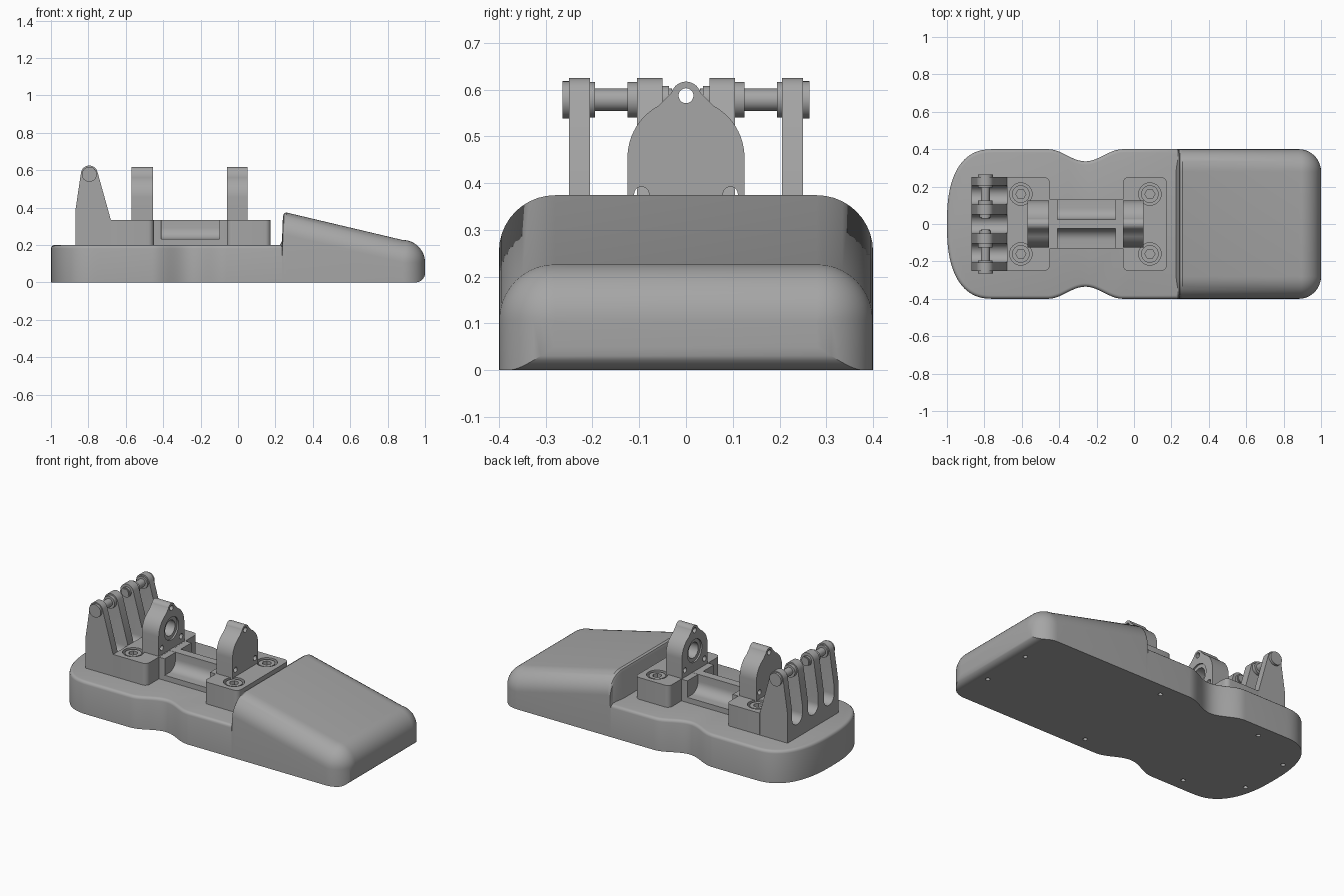
import bpy, bmesh
from math import sin, cos, pi, radians, sqrt

if "Cube" in bpy.data.objects:
    bpy.data.objects.remove(bpy.data.objects["Cube"])

GREY = (0.38, 0.38, 0.38, 1)
grey = bpy.data.materials.new("satin grey")
grey.use_nodes = True
grey.diffuse_color = GREY
grey.node_tree.nodes["Principled BSDF"].inputs["Base Color"].default_value = GREY


def to_object(name, bm):
    bmesh.ops.recalc_face_normals(bm, faces=bm.faces)
    mesh = bpy.data.meshes.new(name)
    bm.to_mesh(mesh)
    bm.free()
    mesh.materials.append(grey)
    obj = bpy.data.objects.new(name, mesh)
    bpy.context.collection.objects.link(obj)
    return obj


def arc(cx, cy, r, start, end, n=12):
    angles = [radians(start + (end - start) * i / n) for i in range(n + 1)]
    return [(cx + r * cos(a), cy + r * sin(a)) for a in angles]


def loft(name, rings):
    bm = bmesh.new()
    loops = [[bm.verts.new(p) for p in ring] for ring in rings]
    for a, b in zip(loops, loops[1:]):
        for i in range(len(a)):
            j = (i + 1) % len(a)
            bm.faces.new((a[i], a[j], b[j], b[i]))
    bm.faces.new(loops[0])
    bm.faces.new(loops[-1])
    return to_object(name, bm)


def prism(name, axis, profile, lo, hi):
    """Extrude a 2D profile along one axis."""
    place = {"x": lambda u, v, d: (d, u, v),
             "y": lambda u, v, d: (u, d, v),
             "z": lambda u, v, d: (u, v, d)}[axis]
    return loft(name, [[place(u, v, d) for u, v in profile] for d in (lo, hi)])


def disc(name, axis, u, v, r, lo, hi, sides=32):
    return prism(name, axis, arc(u, v, r, 0, 360, sides)[:-1], lo, hi)


def cut(obj, cutters):
    bpy.context.view_layer.objects.active = obj
    for c in cutters:
        mod = obj.modifiers.new("cut", "BOOLEAN")
        mod.operation, mod.solver, mod.object = "DIFFERENCE", "EXACT", c
        bpy.ops.object.modifier_apply(modifier=mod.name)
        bpy.data.objects.remove(c)


def block_outline(x0, x1, y, rl, rr):
    return (arc(x1 - rr, y - rr, rr, 0, 90, 6) + arc(x0 + rl, y - rl, rl, 90, 180, 6)
            + arc(x0 + rl, rl - y, rl, 180, 270, 6) + arc(x1 - rr, rr - y, rr, 270, 360, 6))


# Base slab: squared-round end and a waist on both sides
half = [(0.3, 0.39), (0.24, 0.39), (0.235, 0.4)]
for i in range(25):
    t = -1 + i / 12
    half.append((-0.26 - 0.2 * t, 0.4 - 0.0325 * (1 + cos(pi * t))))
for i in range(25):
    a = pi / 2 * i / 24
    half.append((-0.75 - 0.25 * sin(a) ** 0.8, 0.4 * max(cos(a), 0) ** 0.8))
outline = half + [(x, -y) for x, y in reversed(half[:-1])]
slab = prism("base_slab", "z", outline, 0, 0.2)
bm = bmesh.new()
bm.from_mesh(slab.data)
rim = [e for e in bm.edges if all(v.co.z > 0.19 for v in e.verts)]
bmesh.ops.bevel(bm, geom=rim, offset=0.018, segments=3, profile=0.5, affect="EDGES")
bm.to_mesh(slab.data)
bm.free()


# Sloped hand rest, lofted from round-topped sections
def section(x, w, bottom, top, r):
    pts = [(-w, bottom), (w, bottom)]
    pts += arc(w - r, top - r, r, 0, 90, 10) + arc(r - w, top - r, r, 90, 180, 10)
    return [(x, y, z) for y, z in pts]


rings = [section(x, w, 0, top, 0.12) for x, w, top in
         [(0.225, 0.39, 0.2), (0.235, 0.4, 0.22), (0.24, 0.4, 0.355),
          (0.246, 0.4, 0.368), (0.258, 0.4, 0.374)]]
for i in range(13):
    a = pi / 2 * i / 12
    x, c = 0.88 + 0.12 * sin(a), max(cos(a), 0.01)
    d = max(x - 0.95, 0)
    rings.append(section(x, 0.28 + 0.12 * c, 0.05 - sqrt(max(0.0025 - d * d, 0)),
                         0.107 + 0.12 * c, 0.12 * c))
rest = loft("hand_rest", rings)

# Fixing holes in the underside
for target, spots in ((rest, [(0.91, 0.16)]),
                      (slab, [(0.08, 0.32), (-0.62, 0.32), (-0.93, 0.16)])):
    cut(target, [disc("hole", "z", x, s * y, 0.013, -0.05, 0.04, 16)
                 for x, y in spots for s in (1, -1)])

# Mechanism blocks with counterbored screws
for side, x0, x1, rl, screw_x in (("left", -0.68, -0.45, 0.001, -0.605),
                                  ("right", -0.06, 0.175, 0.03, 0.085)):
    block = prism(side + "_block", "z", block_outline(x0, x1, 0.25, rl, 0.03), 0.19, 0.335)
    cut(block, [disc("bore", "z", screw_x, s * 0.16, 0.06, 0.29, 0.4) for s in (1, -1)])
    for s, label in ((1, "back"), (-1, "front")):
        screw = disc(f"{side}_{label}_screw", "z", screw_x, s * 0.16, 0.047, 0.27, 0.33)
        cut(screw, [disc("socket", "z", screw_x, s * 0.16, 0.027, 0.3, 0.4, 6)])

# Bridge between the blocks: thin web with scooped pockets
scoop = [(0.13, 0.19), (0.13, 0.232)] + arc(0.085, 0.292, 0.06, 270, 180, 8) + [(0.025, 0.335)]
prism("bridge_web", "x", scoop + [(-y, z) for y, z in reversed(scoop)], -0.45, -0.06)
for name, x0, x1 in (("left_bridge_end", -0.455, -0.41), ("right_bridge_end", -0.1, -0.055)):
    prism(name, "z", block_outline(x0, x1, 0.13, 0.001, 0.001), 0.19, 0.334)

# Two bearing uprights, with blind bearings on their facing sides
side_curve = [(0.125, 0.32)] + arc(0, 0.455, 0.125, 0, 62, 14) + arc(0, 0.585, 0.032, 15, 90, 8)
upright = side_curve + [(-y, z) for y, z in reversed(side_curve[:-1])]
for name, x0, x1, face, d in (("left_upright", -0.57, -0.455, -0.455, -1),
                              ("right_upright", -0.06, 0.05, -0.06, 1)):
    post = prism(name, "x", upright, x0, x1)
    cutters = [disc("pin", "x", y, z, 0.016, x0 - 0.1, x1 + 0.1, 20)
               for y, z in ((0, 0.587), (0.095, 0.376), (-0.095, 0.376))]
    for r, depth in ((0.07, 0.01), (0.048, 0.08)):
        ends = sorted((face - d * 0.05, face + d * depth))
        cutters.append(disc("bearing", "x", 0, 0.46, r, *ends))
    cut(post, cutters)

# Four-pronged contact stand with round-bottomed slots
stand_side = ([(-0.87, 0.19), (-0.87, 0.38)] + arc(-0.795, 0.58, 0.045, 172, 16, 16)
              + [(-0.68, 0.335), (-0.68, 0.19)])
stand = prism("contact_stand", "y", stand_side, -0.25, 0.25)
slots = []
for y0, y1 in ((-0.205, -0.105), (-0.05, 0.05), (0.105, 0.205)):
    r = (y1 - y0) / 2
    profile = arc(y0 + r, 0.28 + r, r, 180, 360, 14) + [(y1, 0.8), (y0, 0.8)]
    slots.append(prism("slot", "x", profile, -1, -0.6))
cut(stand, slots)

# Contact rods with collars and end knobs
for s, label in ((1, "back"), (-1, "front")):
    for part, r, a, b in (("rod", 0.024, 0.03, 0.255), ("knob", 0.04, 0.24, 0.264),
                          ("outer_collar", 0.038, 0.195, 0.215),
                          ("inner_collar", 0.038, 0.095, 0.125),
                          ("tip", 0.03, 0.036, 0.06)):
        disc(f"{label}_contact_{part}", "y", -0.795, 0.578, r, *sorted((s * a, s * b)))

# Smooth curved faces, keep edges crisp
bpy.ops.object.select_all(action="DESELECT")
for obj in bpy.context.collection.objects:
    if obj.type == "MESH":
        obj.select_set(True)
        bpy.context.view_layer.objects.active = obj
bpy.ops.object.shade_smooth_by_angle(angle=radians(32))
